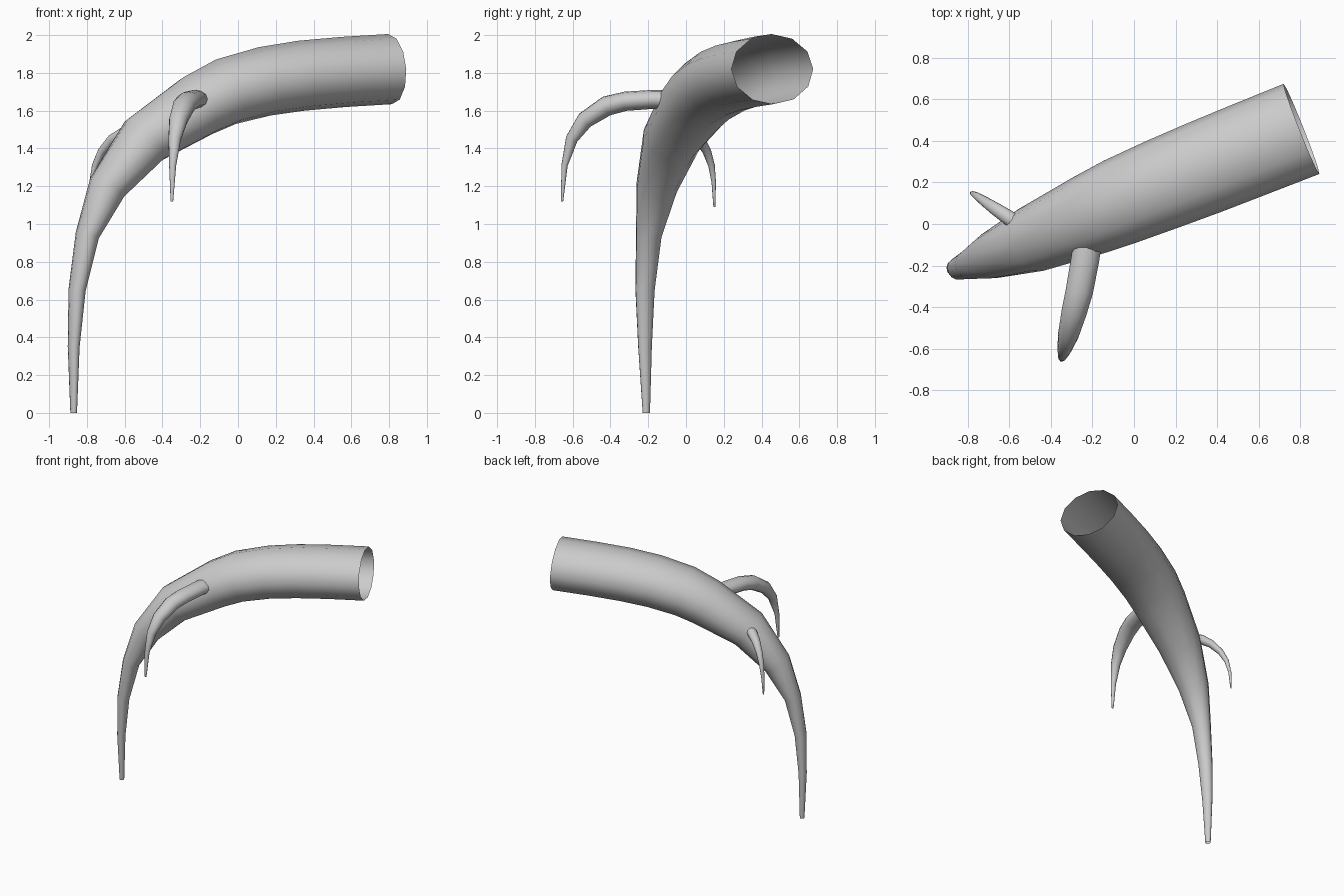
import bpy, bmesh, math
from mathutils import Vector

if "Cube" in bpy.data.objects:
    bpy.data.objects.remove(bpy.data.objects["Cube"])

grey = bpy.data.materials.new("light_grey")
grey.use_nodes = True
COLOUR = (0.6, 0.6, 0.6, 1)
grey.diffuse_color = COLOUR
grey.node_tree.nodes["Principled BSDF"].inputs["Base Color"].default_value = COLOUR


def tapered_tube(name, stations, side, sides=12):
    """Open tube; each station is x, y, z, half width, half height."""
    bm = bmesh.new()
    centres = [Vector(s[:3]) for s in stations]
    rings = []
    for i, (c, s) in enumerate(zip(centres, stations)):
        before, after = centres[max(i - 1, 0)], centres[min(i + 1, len(centres) - 1)]
        t = (after - before).normalized()
        u = Vector(side)
        u = (u - t * u.dot(t)).normalized()
        v = t.cross(u)
        ring = []
        for k in range(sides):
            a = math.tau * k / sides
            ring.append(bm.verts.new(c + u * s[3] * math.cos(a) + v * s[4] * math.sin(a)))
        rings.append(ring)
    for a, b in zip(rings, rings[1:]):
        for k in range(sides):
            j = (k + 1) % sides
            bm.faces.new((a[k], a[j], b[j], b[k]))
    for f in bm.faces:
        f.smooth = True
    mesh = bpy.data.meshes.new(name)
    bm.to_mesh(mesh)
    bm.free()
    mesh.materials.append(grey)
    obj = bpy.data.objects.new(name, mesh)
    bpy.context.collection.objects.link(obj)
    return obj


# Thick curved main root, from thin tip to open wide end
tapered_tube("main_root", [
    (-.87, -.21, 0, .02, .017),
    (-.87, -.217, .35, .038, .03),
    (-.852, -.217, .65, .053, .044),
    (-.798, -.197, .94, .07, .062),
    (-.692, -.155, 1.195, .112, .102),
    (-.495, -.077, 1.445, .16, .145),
    (-.21, .045, 1.628, .198, .172),
    (-.065, .108, 1.7, .212, .18),
    (.14, .192, 1.755, .222, .184),
    (.335, .27, 1.785, .228, .186),
    (.56, .36, 1.805, .231, .186),
    (.805, .457, 1.82, .233, .186),
], (-.4, .92, 0))

# Side root curving forward and down
tapered_tube("front_branch", [
    (-.22, -.07, 1.66, .068, .05),
    (-.235, -.17, 1.66, .068, .05),
    (-.262, -.32, 1.65, .066, .051),
    (-.287, -.42, 1.625, .061, .053),
    (-.316, -.535, 1.55, .05, .046),
    (-.335, -.605, 1.45, .034, .033),
    (-.346, -.643, 1.31, .019, .017),
    (-.35, -.656, 1.12, .007, .006),
], (.97, -.2, 0))

# Small side root curving backward and down
tapered_tube("back_branch", [
    (-.56, 0, 1.485, .036, .034),
    (-.605, .032, 1.48, .036, .034),
    (-.665, .072, 1.447, .031, .028),
    (-.72, .11, 1.385, .024, .022),
    (-.756, .135, 1.31, .018, .017),
    (-.776, .147, 1.22, .012, .011),
    (-.784, .15, 1.09, .005, .005),
], (.55, .83, 0))
